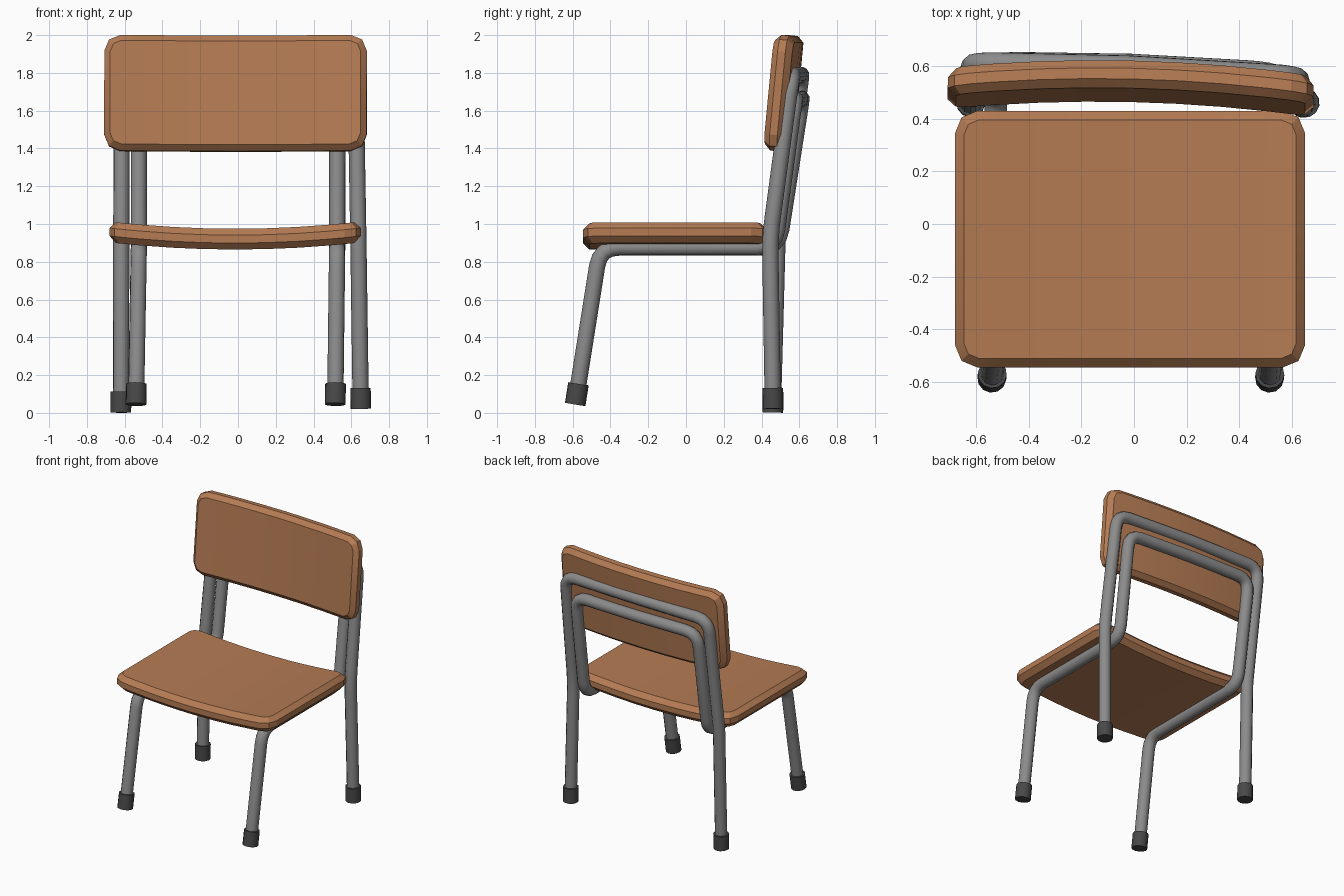
import bpy, bmesh, math
from mathutils import Vector, Matrix

if "Cube" in bpy.data.objects:
    bpy.data.objects.remove(bpy.data.objects["Cube"])


def material(name, rgb):
    m = bpy.data.materials.new(name)
    m.diffuse_color = (*rgb, 1)
    m.use_nodes = True
    m.node_tree.nodes["Principled BSDF"].inputs["Base Color"].default_value = m.diffuse_color
    return m


WOOD = material("brown wood", (0.46, 0.20, 0.088))
METAL = material("grey metal", (0.26, 0.26, 0.26))
RUBBER = material("dark rubber", (0.065, 0.065, 0.065))


def finish(ob, mat, angle=30):
    ob.data.materials.clear()
    ob.data.materials.append(mat)
    bpy.ops.object.select_all(action='DESELECT')
    ob.select_set(True)
    bpy.context.view_layer.objects.active = ob
    bpy.ops.object.shade_smooth_by_angle(angle=math.radians(angle))


def add_mesh(name, bm, mat, angle=30):
    me = bpy.data.meshes.new(name)
    bm.to_mesh(me)
    bm.free()
    ob = bpy.data.objects.new(name, me)
    bpy.context.collection.objects.link(ob)
    finish(ob, mat, angle)
    return ob


def curved_panel(name, sx, sy, sz, sag, chamfer, matrix):
    """Rounded, chamfered board bent so both x ends rise by sag."""
    bm = bmesh.new()
    bmesh.ops.create_cube(bm, size=1, matrix=Matrix.Diagonal((sx, sy, sz, 1)))
    corners = [e for e in bm.edges if abs(e.verts[0].co.z - e.verts[1].co.z) > sz / 2]
    bmesh.ops.bevel(bm, geom=corners, offset=0.085, segments=2, profile=0.5, affect='EDGES')
    rims = [e for e in bm.edges if abs(e.verts[0].co.z - e.verts[1].co.z) < 1e-4]
    bmesh.ops.bevel(bm, geom=rims, offset=chamfer, segments=1, affect='EDGES')
    for i in range(1, 8):
        bmesh.ops.bisect_plane(bm, geom=bm.verts[:] + bm.edges[:] + bm.faces[:],
                               plane_co=(sx * (i / 8 - 0.5), 0, 0), plane_no=(1, 0, 0))
    for v in bm.verts:
        v.co.z += sag * (2 * v.co.x / sx) ** 2
    bm.transform(matrix)
    return add_mesh(name, bm, WOOD, 20)


def fillet(points, radius, steps=4):
    """Round every inner corner of a path."""
    pts = [Vector(p) for p in points]
    out = [pts[0]]
    for a, b, c in zip(pts, pts[1:], pts[2:]):
        u, w = (a - b).normalized(), (c - b).normalized()
        if u.angle(w) > math.radians(172):
            out.append(b)
            continue
        p, q = b + u * radius, b + w * radius
        for i in range(steps + 1):
            t = i / steps
            out.append(p * (1 - t) ** 2 + b * 2 * t * (1 - t) + q * t * t)
    return out + [pts[-1]]


def tube(name, points, corner):
    path = fillet(points, corner)
    cu = bpy.data.curves.new(name + "_path", 'CURVE')
    cu.dimensions = '3D'
    cu.bevel_depth = 0.043
    cu.bevel_resolution = 4
    cu.use_fill_caps = True
    sp = cu.splines.new('POLY')
    sp.points.add(len(path) - 1)
    for s, p in zip(sp.points, path):
        s.co = (*p, 1)
    tmp = bpy.data.objects.new(name + "_tmp", cu)
    bpy.context.collection.objects.link(tmp)
    dg = bpy.context.evaluated_depsgraph_get()
    me = bpy.data.meshes.new_from_object(tmp.evaluated_get(dg))
    bpy.data.objects.remove(tmp)
    ob = bpy.data.objects.new(name, me)
    bpy.context.collection.objects.link(ob)
    finish(ob, METAL, 40)


def foot(name, end, toward):
    """Rubber cap around the leg end, aligned with the leg."""
    end, toward = Vector(end), Vector(toward)
    d = (toward - end).normalized()
    bm = bmesh.new()
    bmesh.ops.create_cone(bm, cap_ends=True, segments=12, radius1=0.055, radius2=0.055, depth=0.11)
    bm.transform(Matrix.Translation(end + d * 0.045) @ d.to_track_quat('Z', 'Y').to_matrix().to_4x4())
    add_mesh(name, bm, RUBBER, 40)


# Seat and backrest boards
curved_panel("seat", 1.33, 0.975, 0.11, 0.038, 0.034,
             Matrix.Translation((-0.015, -0.0575, 0.92)))
curved_panel("backrest", 1.39, 0.615, 0.105, 0.042, 0.032,
             Matrix.Translation((-0.012, 0.542, 1.69))
             @ Matrix.Rotation(math.radians(-1.3), 4, 'Z')
             @ Matrix.Rotation(math.radians(84.5), 4, 'X'))

# Outer hoop: back legs joined behind the backrest
outer = [(-0.62, 0.46, 0.012), (-0.618, 0.485, 0.93), (-0.615, 0.612, 1.79), (-0.02, 0.598, 1.79),
         (0.622, 0.56, 1.785), (0.637, 0.445, 0.93), (0.65, 0.46, 0.032)]
tube("back_leg_hoop", outer, 0.1)

# Inner hoop: front legs, seat rails and lower back bar
inner = [(-0.54, -0.585, 0.055), (-0.525, -0.455, 0.875), (-0.525, 0.49, 0.875), (-0.525, 0.613, 1.665),
         (-0.01, 0.605, 1.66), (0.525, 0.575, 1.655), (0.525, 0.47, 0.875), (0.525, -0.455, 0.875),
         (0.515, -0.585, 0.055)]
tube("front_leg_hoop", inner, 0.1)

# Rubber feet
foot("back_foot_left", outer[0], outer[1])
foot("back_foot_right", outer[-1], outer[-2])
foot("front_foot_left", inner[0], inner[1])
foot("front_foot_right", inner[-1], inner[-2])
